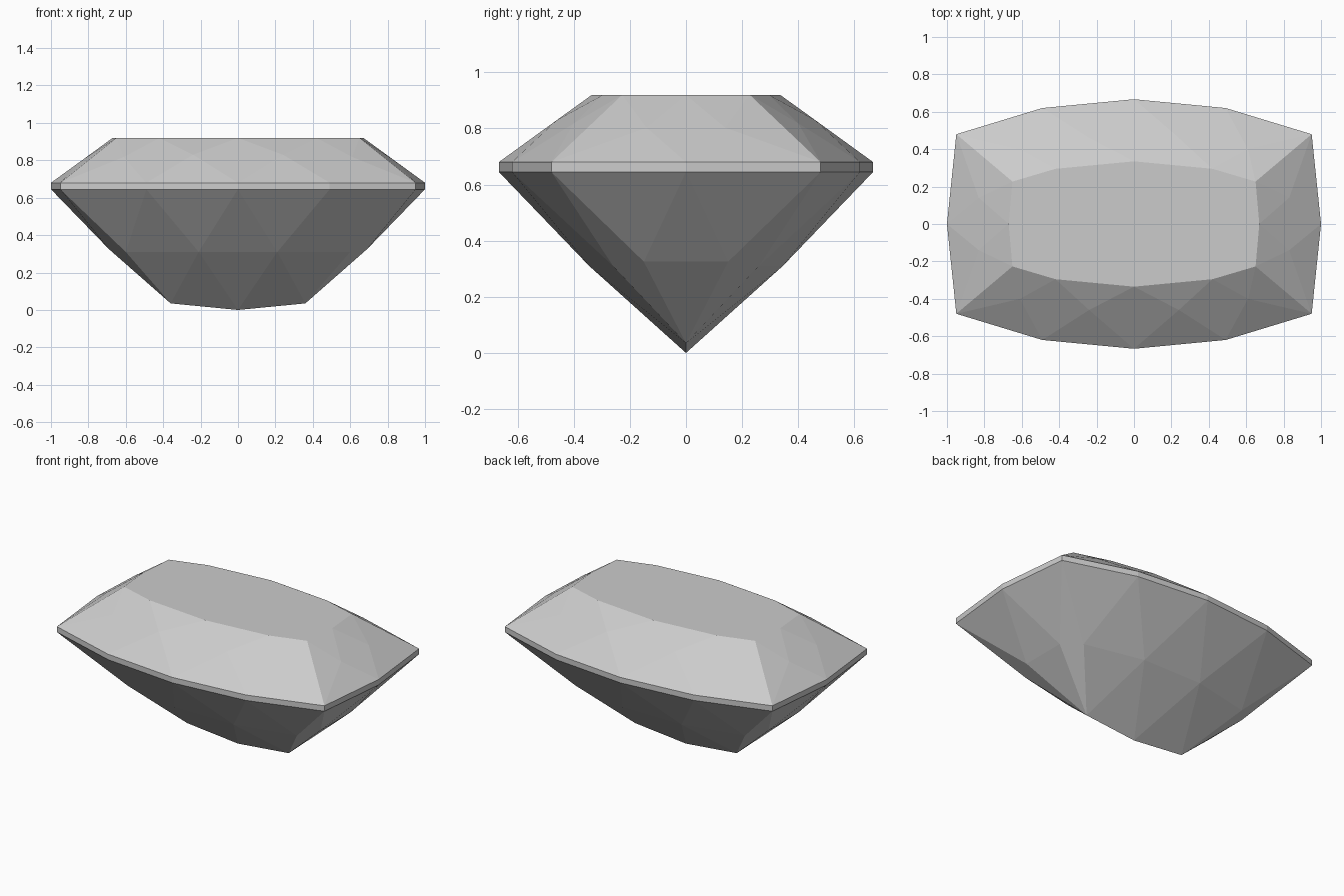
import bpy
import bmesh

old = bpy.data.objects.get("Cube")
if old:
    bpy.data.objects.remove(old, do_unlink=True)

# One neutral stone colour
stone = bpy.data.materials.new("grey_stone")
stone.use_nodes = True
grey = (0.6, 0.6, 0.6, 1)
stone.diffuse_color = grey
stone.node_tree.nodes["Principled BSDF"].inputs["Base Color"].default_value = grey

# Corner points of one quarter of the cut, from the keel up to the table
outline = [(1, 0), (0.95, 0.48), (0.49, 0.62), (0, 0.667)]
keel = [(0, 0, 0), (0.36, 0, 0.035)]
pavilion = [(0.69, 0.15, 0.325), (0.6, 0.26, 0.31), (0.21, 0.345, 0.31)]
girdle = [(x, y, z) for z in (0.645, 0.68) for x, y in outline]
crown = [(0.83, 0.14, 0.803), (0.61, 0.40, 0.818), (0.24, 0.46, 0.83)]
table = [(x, y, 0.92) for x, y in
         [(0.67, 0), (0.65, 0.227), (0.42, 0.295), (0, 0.335)]]


def mirrored(points):
    """Reflect a quarter across both vertical planes, without duplicates."""
    return sorted({(x * sx + 0.0, y * sy + 0.0, z)
                   for x, y, z in points for sx in (-1, 1) for sy in (-1, 1)})


# Facets are the flat sides of the convex stone
bm = bmesh.new()
for point in mirrored(keel + pavilion + girdle + crown + table):
    bm.verts.new(point)
bmesh.ops.convex_hull(bm, input=bm.verts[:])
bmesh.ops.dissolve_limit(bm, angle_limit=0.012, verts=bm.verts[:], edges=bm.edges[:])
bmesh.ops.recalc_face_normals(bm, faces=bm.faces[:])

mesh = bpy.data.meshes.new("cut_gemstone")
bm.to_mesh(mesh)
bm.free()
mesh.materials.append(stone)
gem = bpy.data.objects.new("cut_gemstone", mesh)
bpy.context.collection.objects.link(gem)
